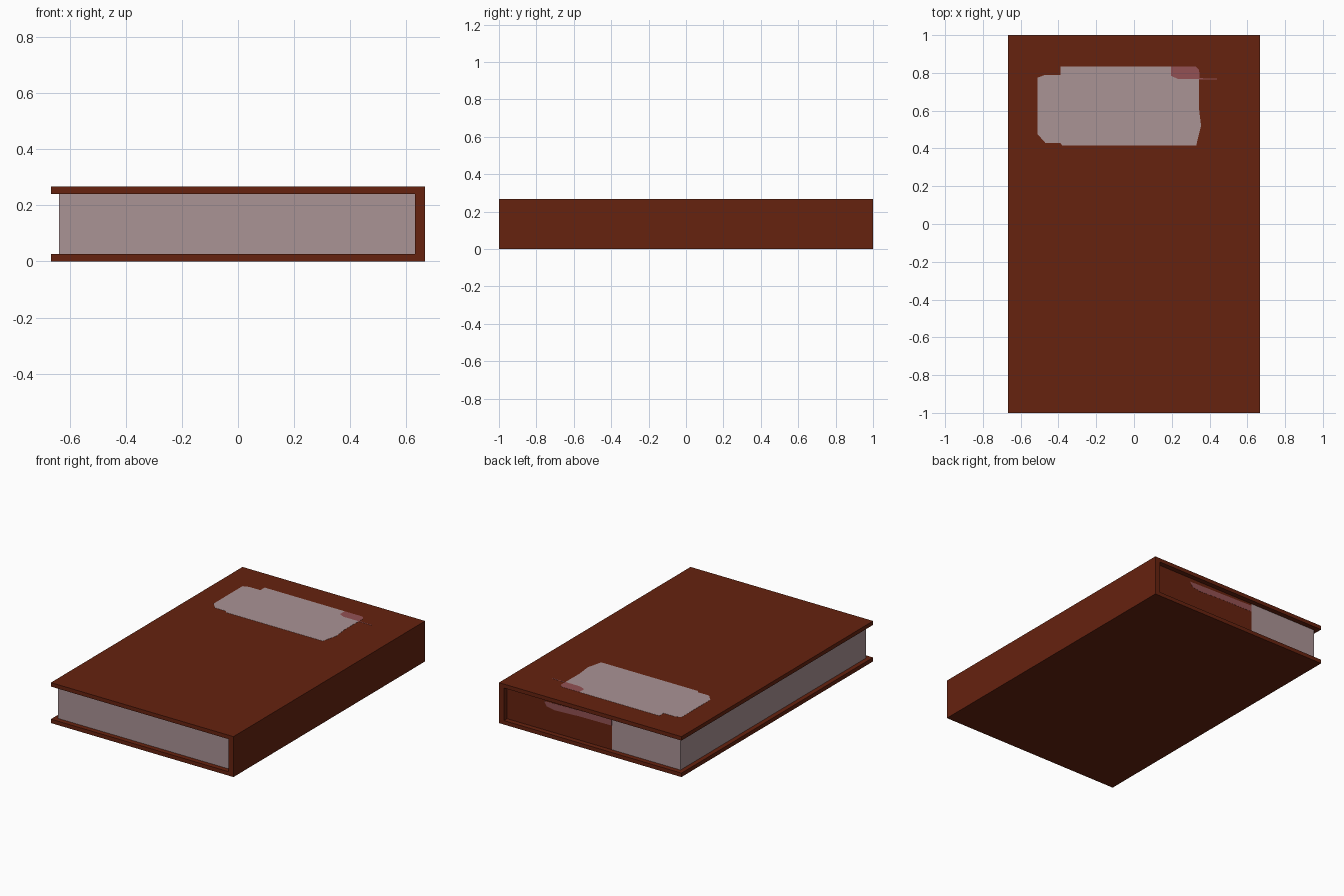
import bpy, bmesh

if "Cube" in bpy.data.objects:
    bpy.data.objects.remove(bpy.data.objects["Cube"])


def srgb(r, g, b):
    def f(c):
        c /= 255
        return c / 12.92 if c <= 0.04045 else ((c + 0.055) / 1.055) ** 2.4
    return (f(r), f(g), f(b), 1)


def material(name, rgb):
    m = bpy.data.materials.new(name)
    m.diffuse_color = srgb(*rgb)
    m.use_nodes = True
    m.node_tree.nodes["Principled BSDF"].inputs["Base Color"].default_value = m.diffuse_color
    return m


LEATHER = material("brown_leather", (102, 34, 15))
PAPER = material("pale_paper", (170, 147, 149))
STAIN = material("rosy_stain", (147, 81, 83))


def prism(name, points, axis, lo, hi, mats):
    """Extrude a 2D outline: (x, z) along y or (x, y) along z."""
    place = (lambda p, h: (p[0], h, p[1])) if axis == "y" else (lambda p, h: (p[0], p[1], h))
    bm = bmesh.new()
    face = bm.faces.new([bm.verts.new(place(p, lo)) for p in points])
    ext = bmesh.ops.extrude_face_region(bm, geom=[face])
    shift = (0, hi - lo, 0) if axis == "y" else (0, 0, hi - lo)
    bmesh.ops.translate(bm, vec=shift,
                        verts=[v for v in ext["geom"] if isinstance(v, bmesh.types.BMVert)])
    bmesh.ops.recalc_face_normals(bm, faces=bm.faces)
    me = bpy.data.meshes.new(name)
    bm.to_mesh(me)
    bm.free()
    for m in mats:
        me.materials.append(m)
    ob = bpy.data.objects.new(name, me)
    bpy.context.collection.objects.link(ob)
    return ob


W, L, H, T = 0.667, 1.0, 0.267, 0.026    # half width, half length, height, board
SPINE = 0.63                             # inner face of the spine
PAGE_END = 0.967

# Cover: two boards and the spine as one C-shaped profile
prism("cover", [(-W, 0), (W, 0), (W, H), (-W, H), (-W, H - T), (SPINE, H - T),
                (SPINE, T), (-W, T)], "y", -L, L, [LEATHER])

# Page block, with the spine-side part of its back end brown
pages = prism("pages", [(-0.637, T), (SPINE, T), (SPINE, H - T), (-0.637, H - T)],
              "y", -PAGE_END, PAGE_END, [PAPER, LEATHER])
bm = bmesh.new()
bm.from_mesh(pages.data)
bmesh.ops.bisect_plane(bm, geom=bm.verts[:] + bm.edges[:] + bm.faces[:],
                       plane_co=(-0.135, 0, 0), plane_no=(1, 0, 0))
for f in bm.faces:
    if f.normal.y > 0.9 and f.calc_center_median().x > -0.135:
        f.material_index = 1
bm.to_mesh(pages.data)
bm.free()

# Rosy streak on the brown back end
prism("page_streak", [(0.36, 0.215), (0.32, 0.217), (-0.135, 0.227), (-0.135, 0.185),
                      (0.1, 0.183), (0.28, 0.175), (0.34, 0.185)],
      "y", PAGE_END - 0.001, PAGE_END + 0.001, [STAIN])

# Worn paper label on the top board
prism("label", [(-0.39, 0.835), (0.195, 0.835), (0.195, 0.785), (0.235, 0.767),
                (0.345, 0.767), (0.343, 0.62), (0.355, 0.52), (0.335, 0.44),
                (0.33, 0.415), (-0.38, 0.415), (-0.39, 0.43), (-0.47, 0.43),
                (-0.51, 0.475), (-0.51, 0.775), (-0.47, 0.79), (-0.39, 0.79)],
      "z", H - 0.001, H + 0.001, [PAPER])

# Rosy torn corner of the label
prism("label_corner", [(0.195, 0.835), (0.325, 0.835), (0.345, 0.815), (0.347, 0.772),
                       (0.44, 0.77), (0.44, 0.765), (0.235, 0.767), (0.195, 0.785)],
      "z", H - 0.001, H + 0.001, [STAIN])
